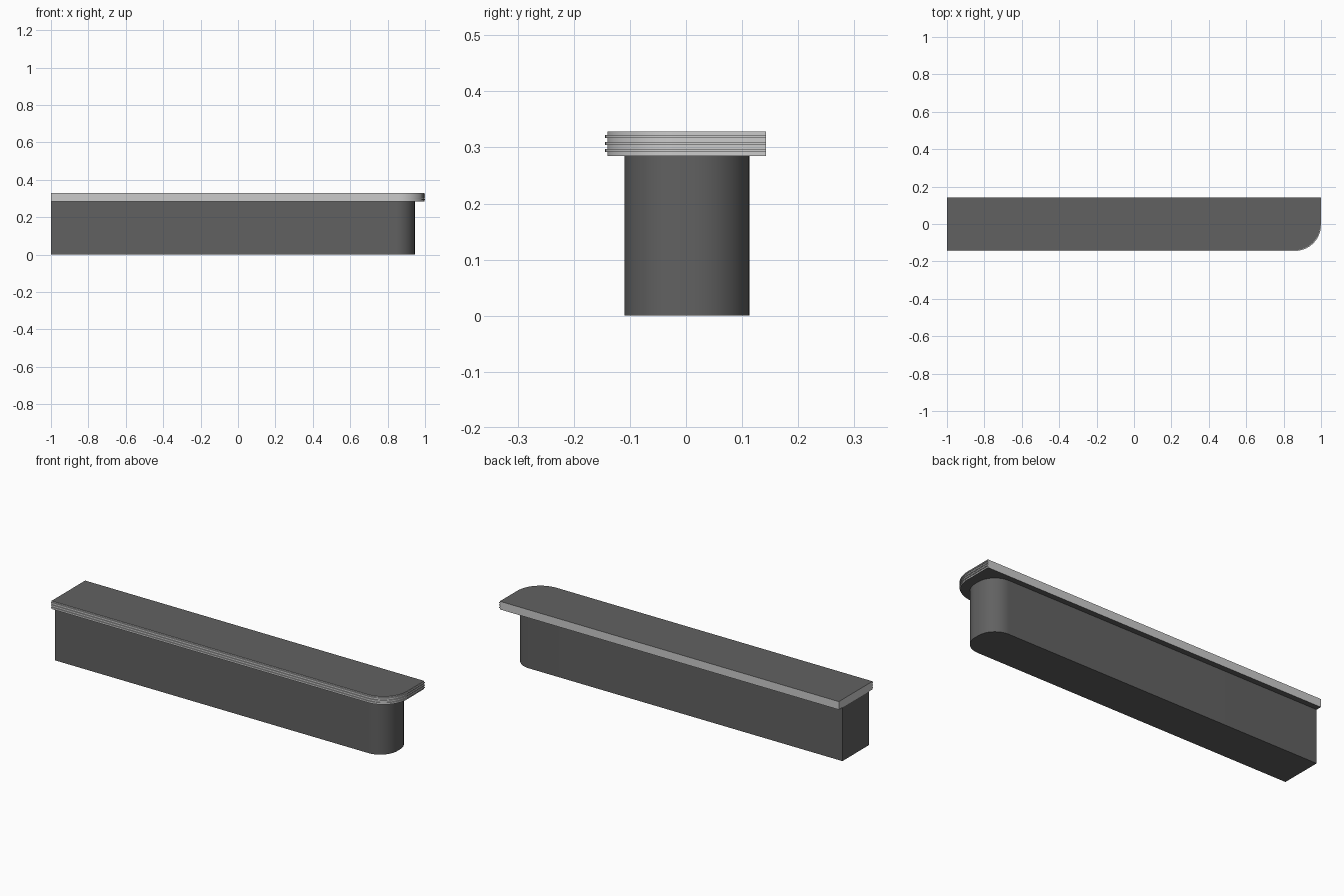
import bpy, bmesh
from math import sin, cos, pi

if "Cube" in bpy.data.objects:
    bpy.data.objects.remove(bpy.data.objects["Cube"])

dark = bpy.data.materials.new("dark_laminate")
dark.diffuse_color = (0.12, 0.12, 0.12, 1)
dark.use_nodes = True
dark.node_tree.nodes["Principled BSDF"].inputs["Base Color"].default_value = dark.diffuse_color
pale = bpy.data.materials.new("pale_edging")
pale.diffuse_color = (0.6, 0.6, 0.6, 1)
pale.use_nodes = True
pale.node_tree.nodes["Principled BSDF"].inputs["Base Color"].default_value = pale.diffuse_color


def arc(cx, cy, r, start, steps=16):
    """Quarter circle, counter-clockwise from the start angle."""
    return [(cx + r * cos(start + pi / 2 * i / steps),
             cy + r * sin(start + pi / 2 * i / steps)) for i in range(steps + 1)]


def slab(name, outline, z0, z1, side, cap):
    """Extrude a plan outline upward, with separate side and cap materials."""
    bm = bmesh.new()
    base = bm.faces.new([bm.verts.new((x, y, z0)) for x, y in outline])
    out = bmesh.ops.extrude_face_region(bm, geom=[base], use_keep_orig=True)
    top = [v for v in out["geom"] if isinstance(v, bmesh.types.BMVert)]
    bmesh.ops.translate(bm, verts=top, vec=(0, 0, z1 - z0))
    bmesh.ops.recalc_face_normals(bm, faces=bm.faces)
    for f in bm.faces:
        f.material_index = 1 if abs(f.normal.z) > 0.5 else 0
    mesh = bpy.data.meshes.new(name)
    bm.to_mesh(mesh)
    bm.free()
    mesh.materials.append(side)
    mesh.materials.append(cap)
    obj = bpy.data.objects.new(name, mesh)
    bpy.context.collection.objects.link(obj)
    bpy.ops.object.select_all(action='DESELECT')
    obj.select_set(True)
    bpy.context.view_layer.objects.active = obj
    bpy.ops.object.shade_smooth_by_angle(angle=pi / 6)
    return obj


# Counter body with both right-hand corners rounded
xr, yf, yb, r = 0.945, -0.11, 0.113, 0.1
body = [(-1, yf)] + arc(xr - r, yf + r, r, -pi / 2) + arc(xr - r, yb - r, r, 0) + [(-1, yb)]
slab("counter_body", body, 0, 0.285, dark, dark)


# Worktop, rounded only at the front right corner
def top_outline(grow):
    r = 0.136 + grow
    return [(-1, -0.14 - grow)] + arc(0.86, 0.996 - 1.0, r, -pi / 2) + [(0.86 + r, 0.143), (-1, 0.143)]


slab("worktop", top_outline(0), 0.285, 0.328, pale, dark)

# Three thin ribs along the front and right edge
for i in range(3):
    z = 0.2945 + 0.0125 * i
    slab(f"edge_rib_{i + 1}", top_outline(0.004), z - 0.0025, z + 0.0025, pale, pale)
